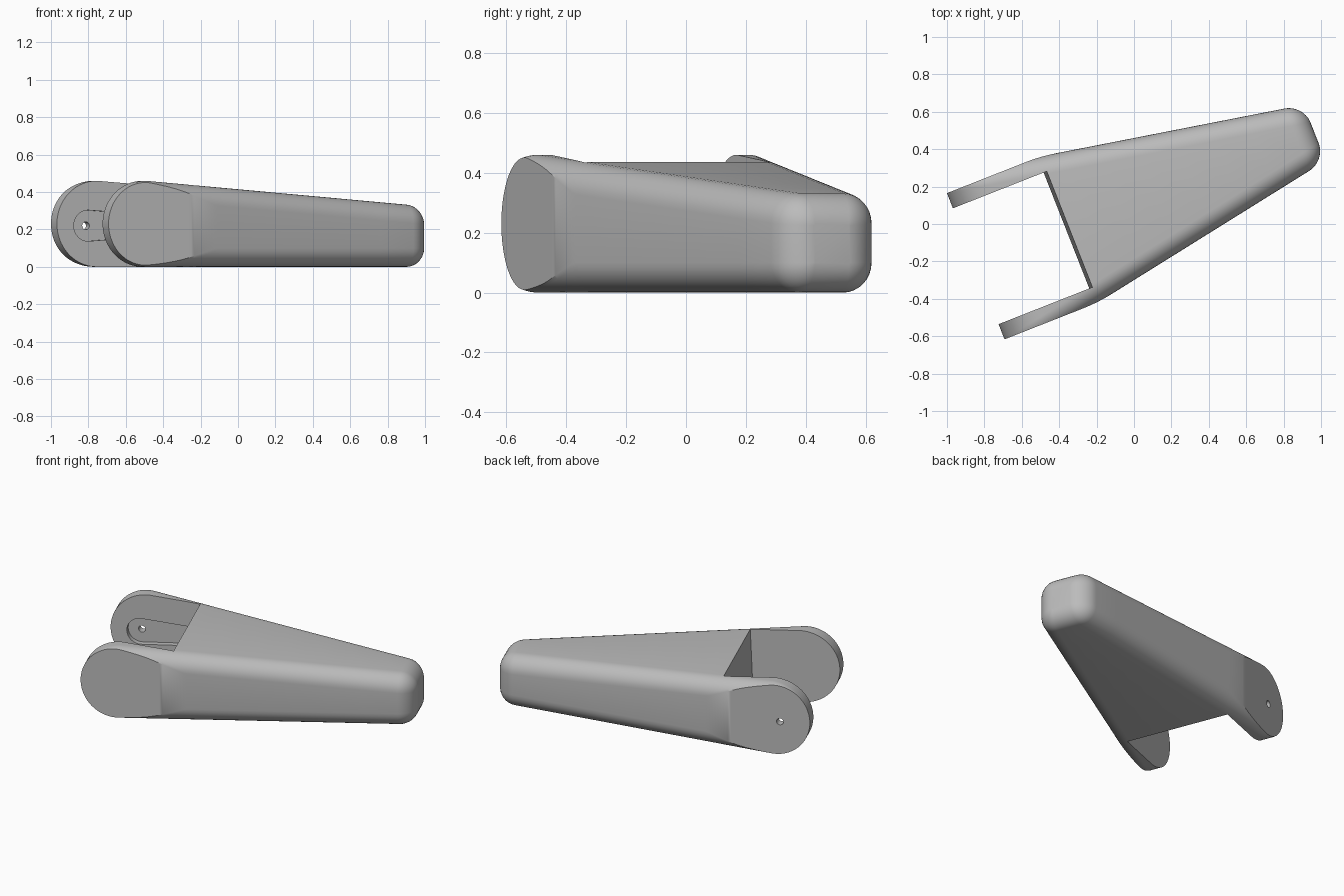
import bpy, bmesh
from math import sin, cos, pi, acos, sqrt, radians
from mathutils import Matrix

cube = bpy.data.objects.get("Cube")
if cube:
    bpy.data.objects.remove(cube, do_unlink=True)

# Lengthwise frame: u runs to the tip, v runs across; turned about z
PLACE = Matrix.Rotation(radians(21.5), 4, 'Z') @ Matrix.Translation((0, 0.1, 0))
ARM_W, ARM_IN, PIVOT, ARM_R = 0.42, 0.333, -0.64, 0.23
SHOULDER, TIP, R, SLOPE = -0.333, 1.077, 0.1, 0.184
STEPS = 8

grey = bpy.data.materials.new("matte_grey")
grey.use_nodes = True
colour = (0.5, 0.5, 0.5, 1)
grey.diffuse_color = colour
grey.node_tree.nodes["Principled BSDF"].inputs["Base Color"].default_value = colour


def make_object(name, bm):
    bmesh.ops.recalc_face_normals(bm, faces=bm.faces[:])
    mesh = bpy.data.meshes.new(name)
    bm.to_mesh(mesh)
    bm.free()
    mesh.materials.append(grey)
    obj = bpy.data.objects.new(name, mesh)
    bpy.context.collection.objects.link(obj)
    obj.matrix_world = PLACE
    return obj


def loft(name, rings):
    bm = bmesh.new()
    loops = [[bm.verts.new(p) for p in ring] for ring in rings]
    for a, b in zip(loops, loops[1:]):
        for i in range(len(a)):
            j = (i + 1) % len(a)
            bm.faces.new((a[i], a[j], b[j], b[i]))
    bm.faces.new(loops[0])
    bm.faces.new(loops[-1])
    return make_object(name, bm)


def section(u, tip_angle=0):
    """Rounded cross-section, trimmed to the flat outer sides of the arms."""
    inset = R * (1 - cos(tip_angle))
    r = R * cos(tip_angle)
    taper = ARM_W - SLOPE * (u - SHOULDER)
    # soft blend between the parallel arms and the tapering body
    gap = taper - ARM_W
    k = 0.016
    side = ARM_W + gap if gap < -k else ARM_W if gap > k else \
        ARM_W - (k - gap) ** 2 / (4 * k)
    excess = min(max(taper - side, 0), 0.09)
    start = acos(1 - excess / R)
    top = 0.46 - 0.079 * max(u - PIVOT, 0) - inset
    low = inset
    if u < PIVOT:
        h = max(sqrt(max(ARM_R ** 2 - (u - PIVOT) ** 2, 0)), 0.012)
        top, low = ARM_R + h, ARM_R - h
    quarter = []
    for i in range(STEPS + 1):
        a = start + (pi / 2 - start) * i / STEPS
        v = side + excess - inset - r + r * cos(a)
        quarter.append((v, min(r * (1 - sin(a)), 0.48 * (top - low))))
    ring = [(u, v, top - d) for v, d in quarter]
    ring += [(u, -v, top - d) for v, d in reversed(quarter)]
    ring += [(u, -v, low + d) for v, d in quarter]
    ring += [(u, v, low + d) for v, d in reversed(quarter)]
    return ring


# Forked body: round arm ends, shoulder, long taper, rounded tip
rings = [section(PIVOT - ARM_R * cos(pi / 2 * i / 20)) for i in range(20)]
rings += [section(PIVOT + 0.42 * i / 24) for i in range(25)]
rings += [section(PIVOT + 0.42 + (TIP - R - PIVOT - 0.42) * i / 6) for i in range(1, 7)]
for i in range(1, 9):
    angle = radians(88) * i / 8
    rings.append(section(TIP - R + R * sin(angle), angle))
body = loft("forked_arm", rings)

# Opening between the arms, with a slightly leaning end wall
wall = [(-2, -0.2), (-0.357, -0.2), (-0.32, 0.7), (-2, 0.7)]
opening = loft("opening_cutter", [[(u, v, z) for u, z in wall] for v in (-ARM_IN, ARM_IN)])

# Shallow tapering slot inside the rear arm
HOLE_U, HOLE_Z = -0.69, 0.22
slot = [(HOLE_U + 0.083 * cos(a), HOLE_Z + 0.083 * sin(a))
        for a in [pi / 2 + pi * i / 20 for i in range(21)]]
slot += [(-0.35, HOLE_Z - 0.058), (-0.35, HOLE_Z + 0.058)]
recess = loft("slot_cutter", [[(u, v, z) for u, z in slot] for v in (ARM_IN - 0.05, ARM_IN + 0.035)])

# Screw hole through the rear arm
circle = [(HOLE_U + 0.021 * cos(2 * pi * i / 24), HOLE_Z + 0.021 * sin(2 * pi * i / 24))
          for i in range(24)]
hole = loft("hole_cutter", [[(u, v, z) for u, z in circle] for v in (0.2, 0.6)])

# Cut the body and keep the result as a plain mesh
for cutter in (opening, recess, hole):
    cutter.hide_render = True
    mod = body.modifiers.new(cutter.name, 'BOOLEAN')
    mod.operation = 'DIFFERENCE'
    mod.solver = 'EXACT'
    mod.object = cutter
bpy.context.view_layer.update()
cut = bpy.data.meshes.new_from_object(body.evaluated_get(bpy.context.evaluated_depsgraph_get()))
body.modifiers.clear()
body.data = cut
for cutter in (opening, recess, hole):
    bpy.data.objects.remove(cutter, do_unlink=True)

bpy.ops.object.select_all(action='DESELECT')
body.select_set(True)
bpy.context.view_layer.objects.active = body
bpy.ops.object.shade_smooth_by_angle(angle=radians(30))
